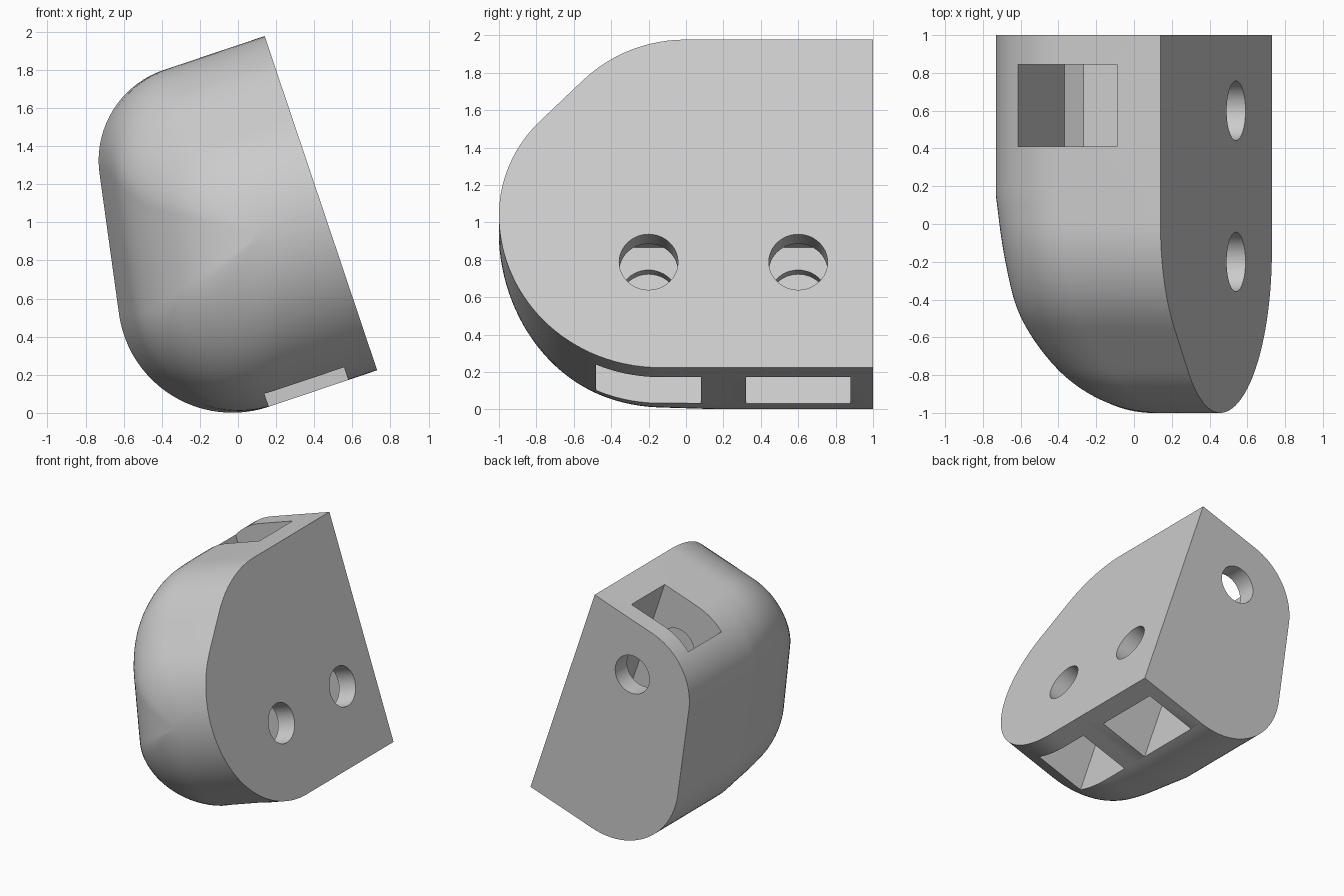
import bpy, bmesh
from math import sin, cos, sqrt, pi, radians
from mathutils import Vector

if "Cube" in bpy.data.objects:
    bpy.data.objects.remove(bpy.data.objects["Cube"])

grey = bpy.data.materials.new("plain grey")
grey.use_nodes = True
grey.diffuse_color = (0.6, 0.6, 0.6, 1)
grey.node_tree.nodes["Principled BSDF"].inputs["Base Color"].default_value = (0.6, 0.6, 0.6, 1)

# Tilted frame: s runs down the mounting face, d runs into the body
TILT = radians(18.6)
LENGTH, DEPTH = 1.85, 1.2


def place(s, d, y):
    return Vector((0.14 + s * sin(TILT) - d * cos(TILT), y,
                   1.977 - s * cos(TILT) - d * sin(TILT)))


def loft(name, rings):
    """Closed solid through rings of (s, d, y) points."""
    bm = bmesh.new()
    loops = [[bm.verts.new(place(*p)) for p in ring] for ring in rings]
    n = len(loops[0])
    for a, b in zip(loops, loops[1:]):
        for i in range(n):
            j = (i + 1) % n
            bm.faces.new((a[i], a[j], b[j], b[i]))
    bm.faces.new(loops[0])
    bm.faces.new(loops[-1])
    bmesh.ops.recalc_face_normals(bm, faces=bm.faces)
    mesh = bpy.data.meshes.new(name)
    bm.to_mesh(mesh)
    bm.free()
    mesh.materials.append(grey)
    obj = bpy.data.objects.new(name, mesh)
    bpy.context.collection.objects.link(obj)
    return obj


# Cross-section: straight walls, two rounded corners, sloping back
def section():
    turn = radians(79.3)
    pts = [(0, 0)]
    for cs, cd, r, t0, t1, n in ((0.5, 0.56, 0.5, 0, turn, 18),
                                 (1.25, 0.6, 0.6, turn, pi, 24)):
        for i in range(n + 1):
            t = t0 + (t1 - t0) * i / n
            pts.append((cs - r * cos(t), cd + r * sin(t)))
    return pts + [(LENGTH, 0)]


# Upper edge, lower edge and depth of the section along y
def top_edge(y):
    if y >= 0:
        return 0
    if y > -0.548:
        return 0.775 - sqrt(0.775 ** 2 - y * y)
    if y > -0.78:
        return 0.227 - (y + 0.548)
    return 0.99 - sqrt(0.75 ** 2 - (y + 0.25) ** 2)


def bottom_edge(y):
    return 0.99 + sqrt(0.86 ** 2 - min(y + 0.14, 0) ** 2)


def depth(y):
    if y > -0.36:
        return min(DEPTH, DEPTH + 0.153 * (y - 0.15))
    return 0.38 + sqrt(0.75 ** 2 - (y + 0.25) ** 2)


# Body
profile = section()
stations = [1, 0.2] + [0.15 - 1.1495 * sin(pi / 2 * i / 36) for i in range(37)]
rings = []
for y in stations:
    s0, s1, k = top_edge(y), bottom_edge(y), depth(y) / DEPTH
    rings.append([(s0 + s / LENGTH * (s1 - s0), d * k, y) for s, d in profile])
body = loft("housing_body", rings)


def cut(rings):
    tool = loft("cutter", rings)
    tool.hide_render = True
    mod = body.modifiers.new("cut", "BOOLEAN")
    mod.operation = "DIFFERENCE"
    mod.solver = "EXACT"
    mod.object = tool
    bpy.context.view_layer.objects.active = body
    bpy.ops.object.modifier_apply(modifier=mod.name)
    bpy.data.objects.remove(tool)


def pocket(outline, y0, y1):
    cut([[(s, d, y) for s, d in outline] for y in (y0, y1)])


R = 0.157
circle = [(R * cos(2 * pi * i / 48), R * sin(2 * pi * i / 48)) for i in range(48)]

# Two slots in the underside, each crossed by a hole from the mounting face
for y in (-0.2, 0.6):
    pocket([(0.97, 0.16), (2.2, 0.16), (2.2, 0.6), (0.97, 0.6)], y - 0.28, y + 0.28)
    cut([[(1.255 + a, d, y + b) for a, b in circle] for d in (-0.2, 0.67)])

# Slot in the top, crossed by a hole from the rear face
pocket([(-0.3, 0.243), (0.92, 0.243), (0.92, 0.74), (0.84, 0.82), (-0.3, 0.82)], 0.41, 0.845)
cut([[(0.43 + a, 0.51 + b, y) for a, b in circle] for y in (1.2, 0.34)])

bpy.ops.object.select_all(action="DESELECT")
body.select_set(True)
bpy.context.view_layer.objects.active = body
bpy.ops.object.shade_smooth_by_angle(angle=radians(30))
